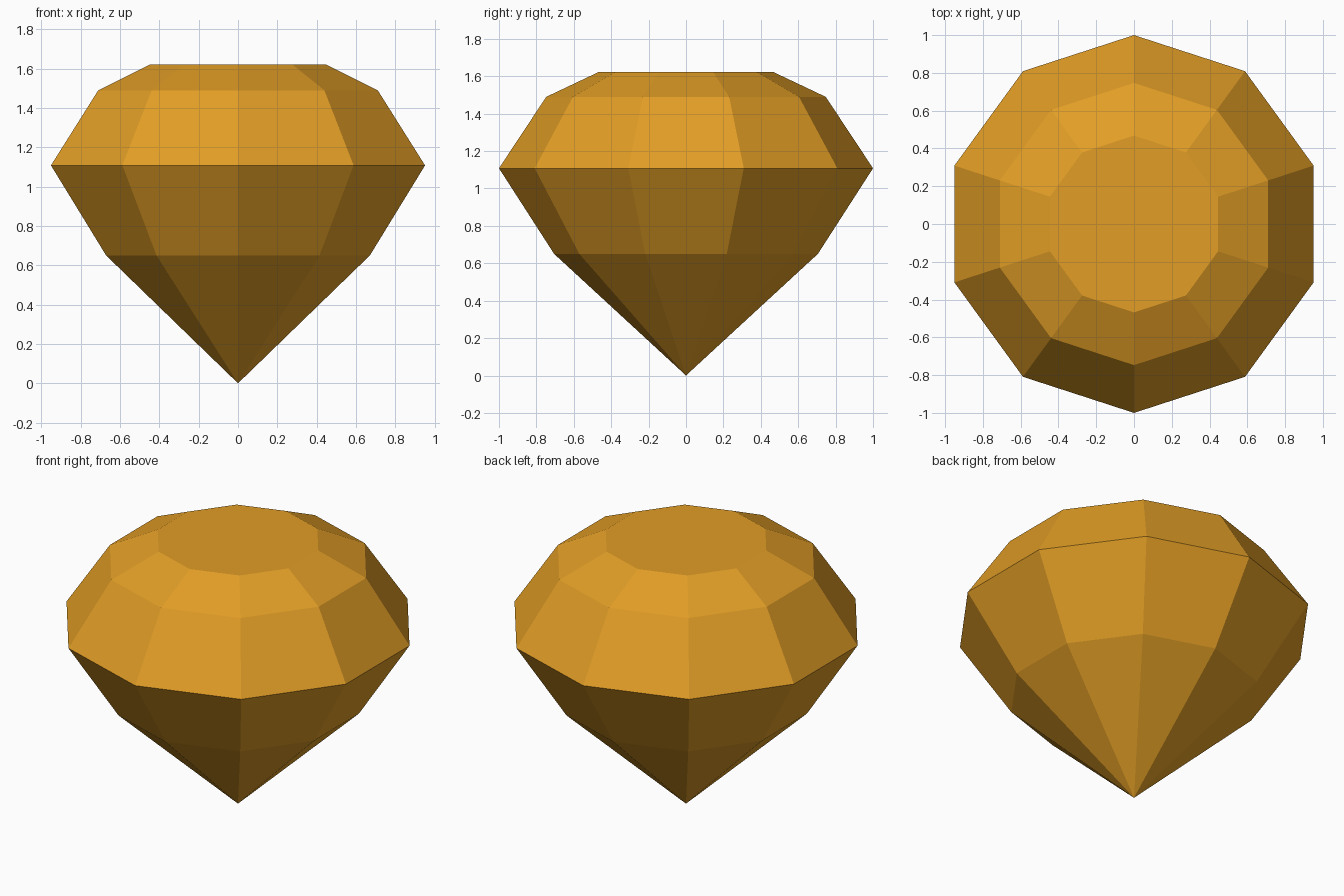
import bpy, bmesh, math

if "Cube" in bpy.data.objects:
    bpy.data.objects.remove(bpy.data.objects["Cube"])

SIDES = 10
# (radius, height) rings from the point up to the flat table
PROFILE = [(0.705, 0.65), (1.0, 1.108), (0.747, 1.49), (0.468, 1.622)]

amber = bpy.data.materials.new("amber")
amber.diffuse_color = (0.76, 0.34, 0.019, 1)
amber.use_nodes = True
amber.node_tree.nodes["Principled BSDF"].inputs["Base Color"].default_value = amber.diffuse_color

bm = bmesh.new()
# Facet rings, with a corner facing front and back
rings = []
for r, z in PROFILE:
    ring = []
    for i in range(SIDES):
        a = math.pi / 2 + i * math.tau / SIDES
        ring.append(bm.verts.new((r * math.cos(a), r * math.sin(a), z)))
    rings.append(ring)

# Pointed bottom, crown facets and flat table
tip = bm.verts.new((0, 0, 0))
for i in range(SIDES):
    j = (i + 1) % SIDES
    bm.faces.new((tip, rings[0][j], rings[0][i]))
    for low, high in zip(rings, rings[1:]):
        bm.faces.new((low[i], low[j], high[j], high[i]))
bm.faces.new(rings[-1])
bmesh.ops.recalc_face_normals(bm, faces=bm.faces)

mesh = bpy.data.meshes.new("gemstone")
bm.to_mesh(mesh)
bm.free()
mesh.materials.append(amber)
bpy.context.collection.objects.link(bpy.data.objects.new("gemstone", mesh))
